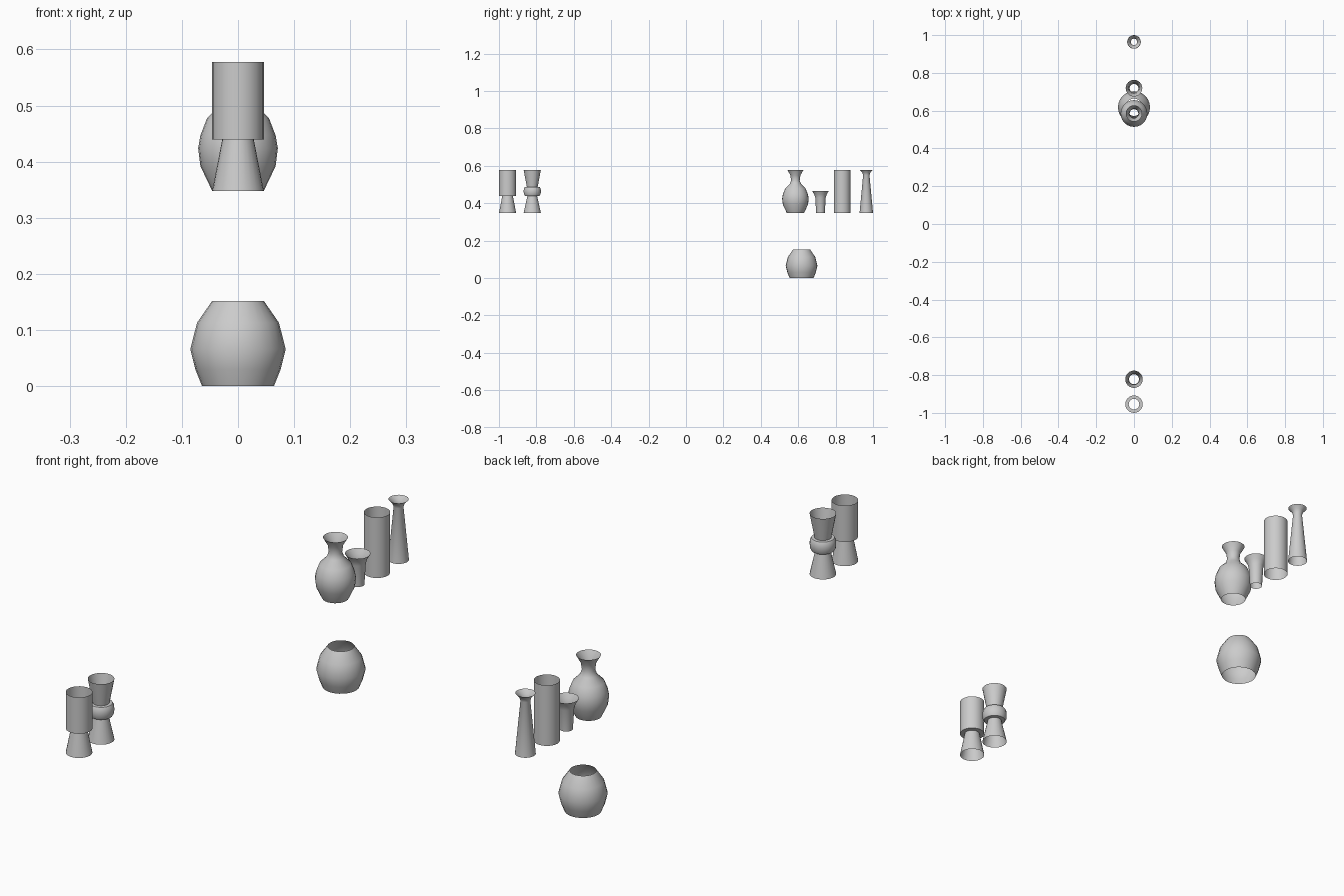
import bpy, math

if "Cube" in bpy.data.objects:
    bpy.data.objects.remove(bpy.data.objects["Cube"])

SEGMENTS = 24
BASE, TOP = 0.348, 0.578   # shelf height and rim height of the upper vases


def lathe(name, y, profile):
    """Spin an open (radius, z) profile into a thin shell standing at y."""
    verts, faces = [], []
    for r, z in profile:
        for i in range(SEGMENTS):
            a = 2 * math.pi * i / SEGMENTS
            verts.append((r * math.cos(a), r * math.sin(a), z))
    for k in range(len(profile) - 1):
        for i in range(SEGMENTS):
            j = (i + 1) % SEGMENTS
            a, b = k * SEGMENTS, (k + 1) * SEGMENTS
            faces.append((a + i, a + j, b + j, b + i))
    mesh = bpy.data.meshes.new(name)
    mesh.from_pydata(verts, [], faces)
    ob = bpy.data.objects.new(name, mesh)
    ob.location.y = y
    bpy.context.collection.objects.link(ob)
    bpy.ops.object.select_all(action='DESELECT')
    ob.select_set(True)
    bpy.context.view_layer.objects.active = ob
    bpy.ops.object.shade_smooth_by_angle(angle=math.radians(50))
    return ob


# Wide pot on the lower level
lathe("round_pot", 0.618, [(0.064, 0), (0.076, 0.03), (0.085, 0.066),
                           (0.073, 0.113), (0.046, 0.152)])

# Round-bodied vase with flared neck
lathe("bulb_vase", 0.585, [(0.046, BASE), (0.067, 0.392), (0.071, 0.424),
                           (0.067, 0.447), (0.055, 0.478), (0.03, 0.503),
                           (0.023, 0.523), (0.027, 0.55), (0.043, TOP)])

# Short flared cup
lathe("small_cup", 0.719, [(0.023, BASE), (0.028, 0.43), (0.034, 0.448),
                           (0.044, 0.465)])

# Straight tube vase
lathe("tube_vase", 0.835, [(0.045, BASE), (0.045, TOP)])

# Tall tapered vase with a flared lip
lathe("tapered_vase", 0.964, [(0.036, BASE), (0.017, 0.55), (0.022, 0.564),
                              (0.035, TOP)])

# Goblet: straight cup on a conical foot
lathe("goblet", -0.954, [(0.046, BASE), (0.028, 0.44), (0.046, 0.44),
                         (0.046, TOP)])

# Hourglass vase with a rounded collar
lathe("collar_vase", -0.822, [(0.046, BASE), (0.026, 0.439), (0.040, 0.440),
                              (0.045, 0.450), (0.046, 0.464), (0.045, 0.478),
                              (0.040, 0.487), (0.029, 0.488), (0.046, TOP)])
